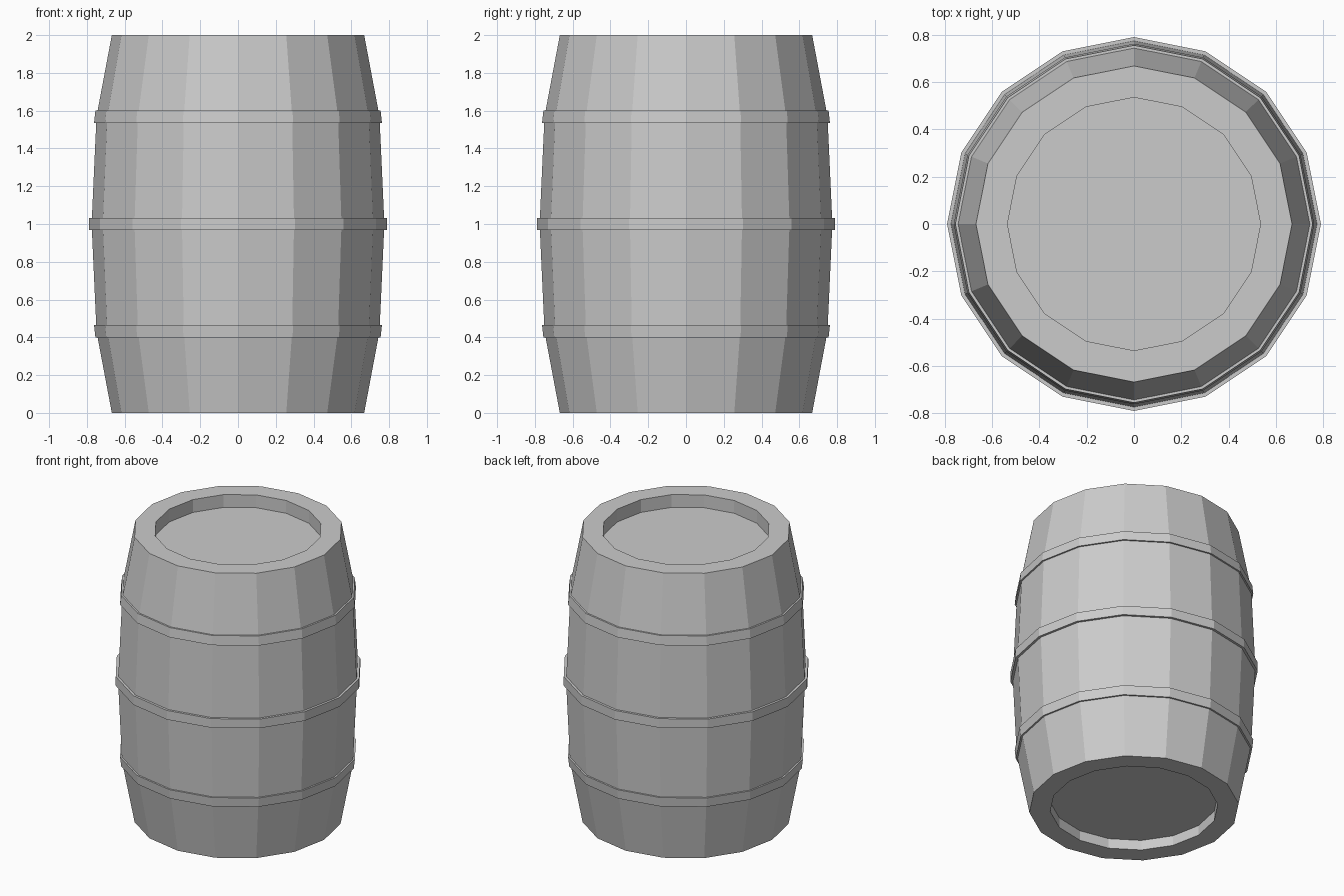
import bpy, bmesh
from math import cos, sin, pi

if "Cube" in bpy.data.objects:
    bpy.data.objects.remove(bpy.data.objects["Cube"])

SIDES = 16


def lathe(name, profile, closed=False):
    """Revolve (radius, z) points around z; open profiles get end caps."""
    bm = bmesh.new()
    rings = [[bm.verts.new((r * cos(2 * pi * i / SIDES), r * sin(2 * pi * i / SIDES), z))
              for i in range(SIDES)] for r, z in profile]
    pairs = list(zip(rings, rings[1:]))
    if closed:
        pairs.append((rings[-1], rings[0]))
    else:
        bm.faces.new(rings[0])
        bm.faces.new(rings[-1])
    for a, b in pairs:
        for i in range(SIDES):
            j = (i + 1) % SIDES
            bm.faces.new((a[i], a[j], b[j], b[i]))
    bmesh.ops.recalc_face_normals(bm, faces=bm.faces)
    mesh = bpy.data.meshes.new(name)
    bm.to_mesh(mesh)
    bm.free()
    obj = bpy.data.objects.new(name, mesh)
    bpy.context.collection.objects.link(obj)
    return obj


# Barrel body with recessed lids at both ends
lathe("barrel_body", [(0.535, 0.07), (0.535, 0), (0.668, 0), (0.749, 0.43), (0.775, 1),
                      (0.749, 1.57), (0.668, 2), (0.535, 2), (0.535, 1.91)])

# Hoops: (name, bottom z, top z, bottom radius, top radius)
for name, z0, z1, r0, r1 in [("lower_hoop", 0.40, 0.465, 0.755, 0.762),
                             ("middle_hoop", 0.968, 1.032, 0.79, 0.79),
                             ("upper_hoop", 1.535, 1.60, 0.762, 0.755)]:
    lathe(name, [(r0 - 0.02, z0), (r0, z0), (r1, z1), (r1 - 0.02, z1)], closed=True)
